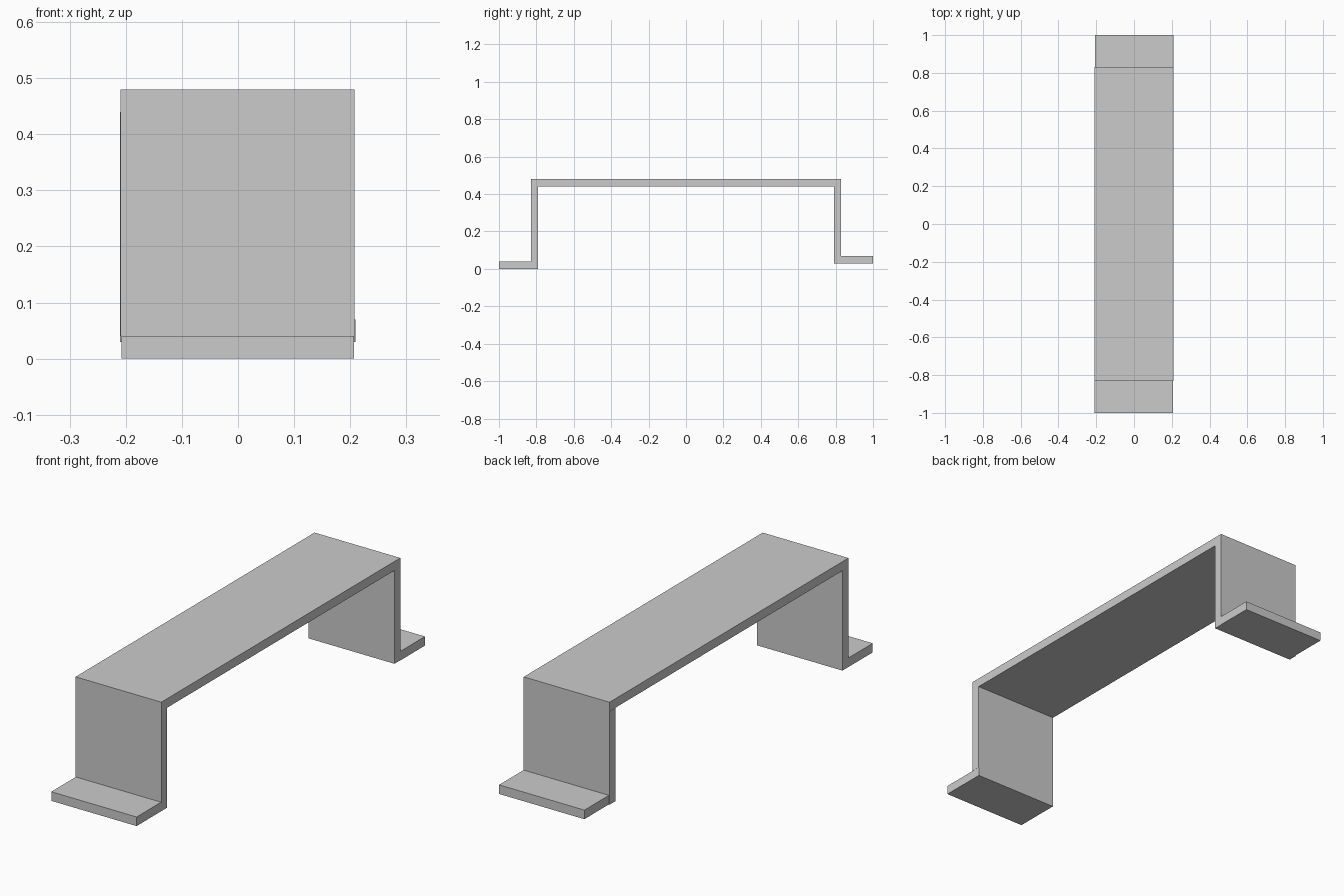
import bpy

if "Cube" in bpy.data.objects:
    bpy.data.objects.remove(bpy.data.objects["Cube"])

grey = bpy.data.materials.new("light_grey")
grey.diffuse_color = (0.6, 0.6, 0.6, 1)
grey.use_nodes = True
grey.node_tree.nodes["Principled BSDF"].inputs["Base Color"].default_value = grey.diffuse_color


def box(name, x, y, z):
    """Box from (min, max) ranges on each axis."""
    bpy.ops.mesh.primitive_cube_add(size=1, location=[sum(r) / 2 for r in (x, y, z)])
    ob = bpy.context.object
    ob.name = name
    ob.scale = [r[1] - r[0] for r in (x, y, z)]
    bpy.ops.object.transform_apply(location=False, rotation=False, scale=True)
    ob.data.materials.append(grey)


T = 0.04  # plate thickness

# Long flat top
box("deck", (-0.209, 0.208), (-0.83, 0.83), (0.48 - T, 0.48))

# Upright legs; the back one ends slightly higher
box("front_leg", (-0.209, 0.208), (-0.83, -0.79), (T, 0.48 - T))
box("back_leg", (-0.21, 0.208), (0.79, 0.83), (0.03, 0.48 - T))

# Outward feet
box("front_foot", (-0.208, 0.207), (-1.0, -0.79), (0.0, T))
box("back_foot", (-0.206, 0.209), (0.83, 1.0), (0.03, 0.03 + T))
